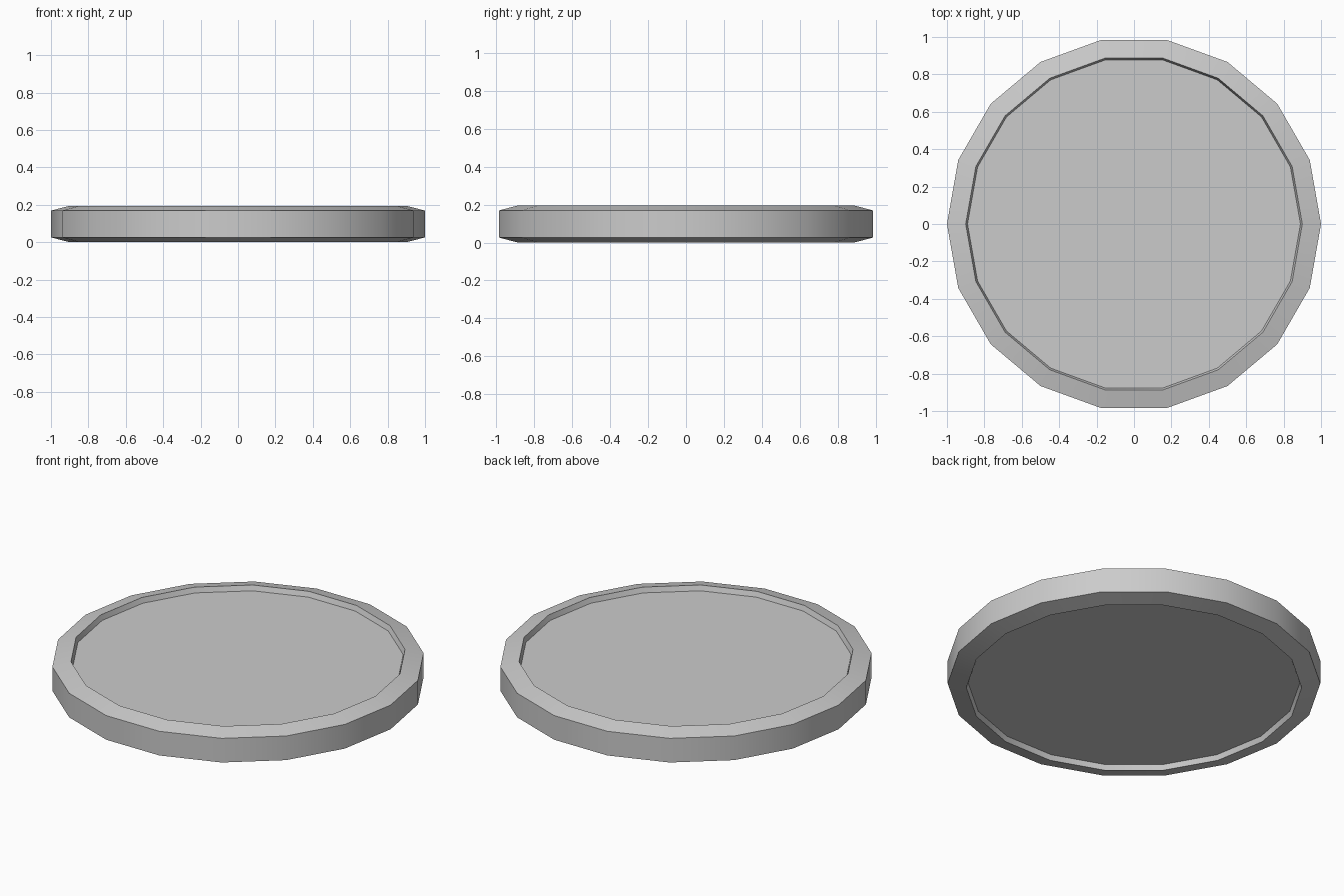
import bpy, bmesh, math

if "Cube" in bpy.data.objects:
    bpy.data.objects.remove(bpy.data.objects["Cube"])

SIDES = 18
# radius, height pairs from the lower panel centre out and up to the upper panel
PROFILE = [(0.89, 0.03), (0.90, 0.0), (1.0, 0.026),
           (1.0, 0.169), (0.90, 0.195), (0.89, 0.165)]

bm = bmesh.new()
rings = [[bm.verts.new((r * math.cos(2 * math.pi * i / SIDES),
                        r * math.sin(2 * math.pi * i / SIDES), z))
          for i in range(SIDES)] for r, z in PROFILE]

# rim: recess walls, sloped lips and outer band
for low, high in zip(rings, rings[1:]):
    for i in range(SIDES):
        j = (i + 1) % SIDES
        bm.faces.new((low[i], low[j], high[j], high[i]))

# recessed lower and upper panels
bm.faces.new(rings[0][::-1])
bm.faces.new(rings[-1])
bmesh.ops.recalc_face_normals(bm, faces=bm.faces)

mesh = bpy.data.meshes.new("round_disc")
bm.to_mesh(mesh)
bm.free()
disc = bpy.data.objects.new("round_disc", mesh)
bpy.context.collection.objects.link(disc)

# smooth around the rim, sharp between bands
bpy.context.view_layer.objects.active = disc
disc.select_set(True)
bpy.ops.object.shade_smooth_by_angle(angle=math.radians(30))
